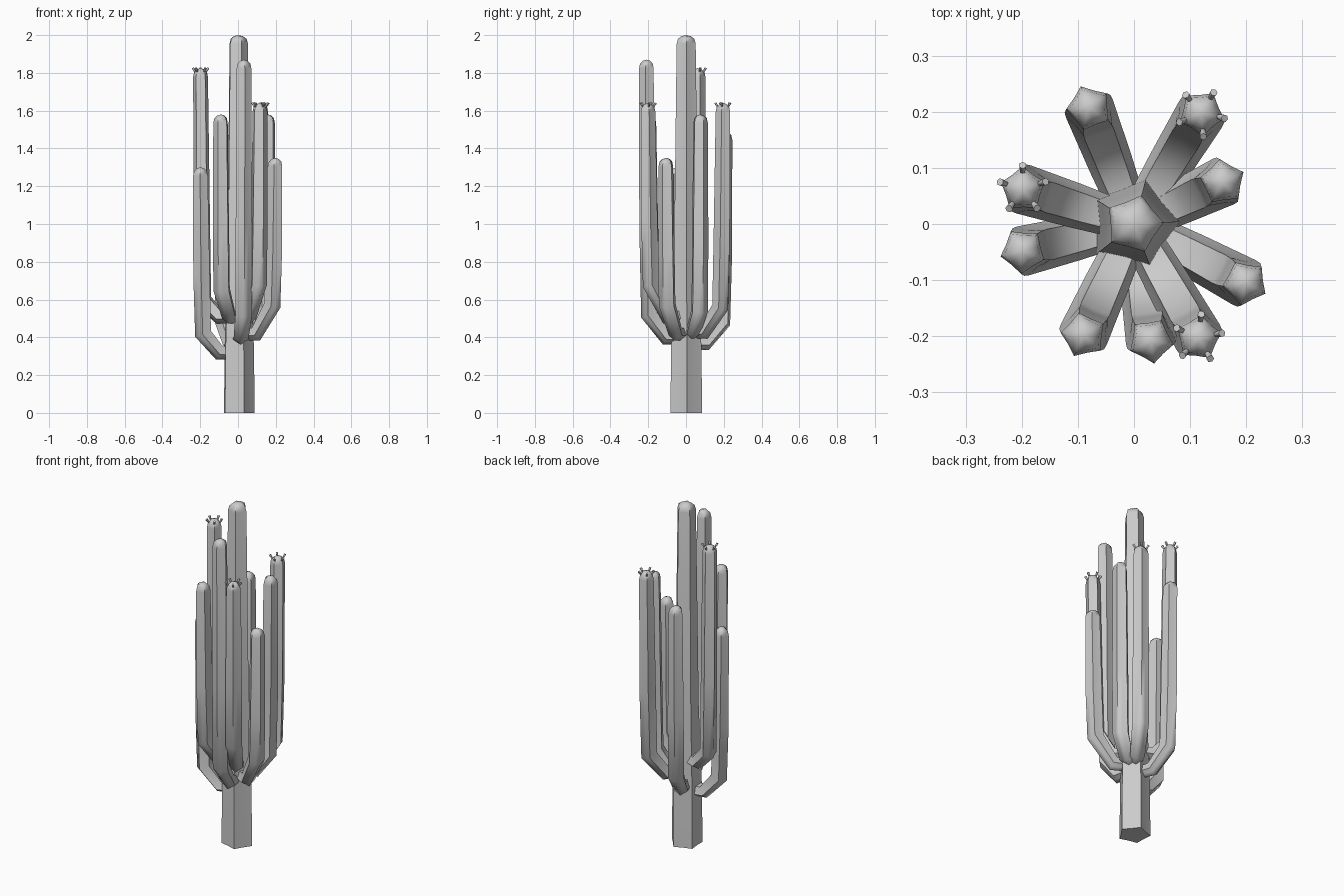
import bpy, bmesh, math
from mathutils import Vector, Matrix

if "Cube" in bpy.data.objects:
    bpy.data.objects.remove(bpy.data.objects["Cube"])

LOBES = 5
VALLEY = 0.78


def finish(bm, name):
    bmesh.ops.recalc_face_normals(bm, faces=bm.faces)
    me = bpy.data.meshes.new(name)
    bm.to_mesh(me)
    bm.free()
    ob = bpy.data.objects.new(name, me)
    bpy.context.collection.objects.link(ob)
    bpy.ops.object.select_all(action='DESELECT')
    ob.select_set(True)
    bpy.context.view_layer.objects.active = ob
    bpy.ops.object.shade_smooth_by_angle(angle=math.radians(75))
    return ob


def ribbed_tube(bm, path, radii, side, phase=0.0):
    """Sweep a five-lobed star along a path; the last point closes to a tip."""
    rings = []
    n = LOBES * 2
    for i, p in enumerate(path[:-1]):
        a = (p - path[i - 1]).normalized() if i else Vector()
        b = (path[i + 1] - p).normalized()
        t = (a + b).normalized()
        w = t.cross(side).normalized()      # stays horizontal
        if t.z > 0.999:
            w = Vector((-side.y, side.x, 0))
        w = Vector((-side.y, side.x, 0))
        u = w.cross(t).normalized()
        ring = []
        for k in range(n):
            ang = phase + math.tau * k / n
            r = radii[i] * (1 if k % 2 == 0 else VALLEY)
            ring.append(bm.verts.new(p + u * r * math.cos(ang) + w * r * math.sin(ang)))
        rings.append(ring)
    for r0, r1 in zip(rings, rings[1:]):
        for k in range(n):
            j = (k + 1) % n
            bm.faces.new((r0[k], r0[j], r1[j], r1[k]))
    tip = bm.verts.new(path[-1])
    for k in range(n):
        bm.faces.new((rings[-1][k], rings[-1][(k + 1) % n], tip))
    bm.faces.new(rings[0][::-1])


def dome(x, y, h, r):
    """Path points and radii of a rounded end."""
    return ([Vector((x, y, h - d)) for d in (0.045, 0.02, 0.006, 0)],
            [r, r * 0.86, r * 0.5, 0])


# Trunk
bm = bmesh.new()
pts, rad = dome(0, 0, 2.0, 0.053)
path = [Vector((0, 0, z)) for z in (0, 0.33, 0.8)] + pts
ribbed_tube(bm, path, [0.088, 0.085, 0.068] + rad, Vector((1, 0, 0)), math.radians(3))
finish(bm, "trunk")

# Arms: tip x, tip y, tip height, height at trunk, elbow height, has buds
ARMS = [
    (-0.080, 0.207, 1.49, 0.36, 0.48, False),
    (0.120, 0.198, 1.64, 0.42, 0.56, True),
    (0.158, 0.075, 1.58, 0.42, 0.54, False),
    (0.198, -0.105, 1.35, 0.41, 0.57, False),
    (0.115, -0.203, 1.64, 0.50, 0.68, True),
    (0.030, -0.208, 1.87, 0.39, 0.52, False),
    (-0.090, -0.198, 1.58, 0.50, 0.65, False),
    (-0.198, -0.048, 1.30, 0.31, 0.42, False),
    (-0.198, 0.062, 1.825, 0.50, 0.60, True),
]
for i, (x, y, h, z0, z1, buds) in enumerate(ARMS, 1):
    out = Vector((x, y, 0)).normalized()
    pts, rad = dome(x, y, h, 0.041)
    path = [Vector((x * 0.15, y * 0.15, z0 + 0.01)),
            Vector((x * 0.5, y * 0.5, z0 + 0.01)),
            Vector((x * 0.93, y * 0.93, z1)),
            Vector((x * 0.97, y * 0.97, z1 + (h - z1) * 0.35))] + pts
    bm = bmesh.new()
    ribbed_tube(bm, path, [0.036, 0.042, 0.047, 0.046] + rad, out)
    finish(bm, f"arm_{i}")

    # Small buds on the rib ends
    if buds:
        bm = bmesh.new()
        a0 = math.atan2(y, x)
        for k in range(LOBES):
            a = a0 + math.tau * k / LOBES
            d = Vector((math.cos(a), math.sin(a), 0))
            lean = (d * 0.6 + Vector((0, 0, 1))).normalized()
            mat = (Matrix.Translation(Vector((x, y, h - 0.01)) + d * 0.036)
                   @ lean.to_track_quat('Z', 'Y').to_matrix().to_4x4())
            bmesh.ops.create_cone(bm, cap_ends=True, segments=6, radius1=0.004,
                                  radius2=0.007, depth=0.026, matrix=mat)
        finish(bm, f"buds_{i}")
